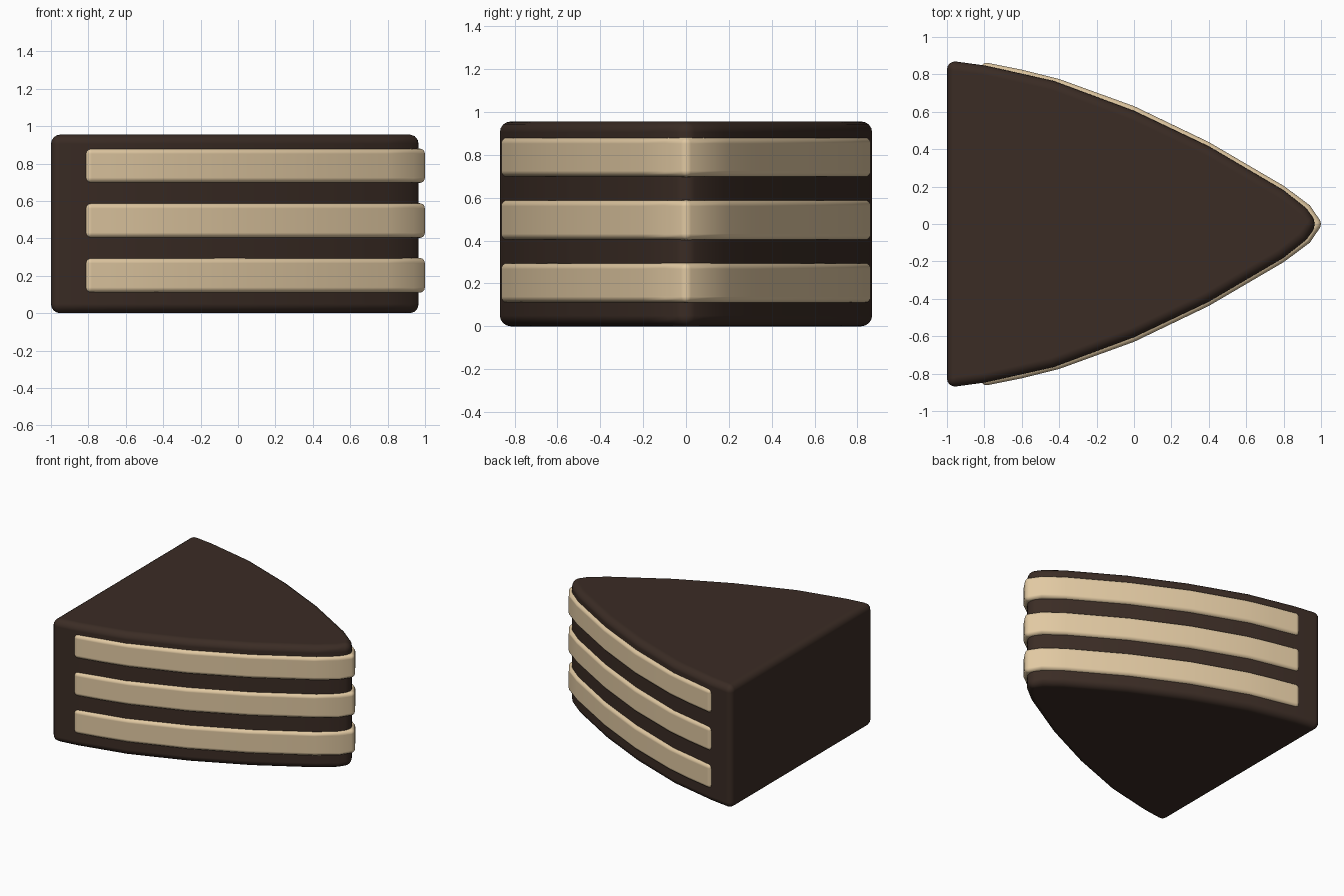
import bpy, bmesh

if "Cube" in bpy.data.objects:
    bpy.data.objects.remove(bpy.data.objects["Cube"])


def material(name, color):
    mat = bpy.data.materials.new(name)
    mat.diffuse_color = (*color, 1)
    mat.use_nodes = True
    mat.node_tree.nodes["Principled BSDF"].inputs["Base Color"].default_value = mat.diffuse_color
    return mat


def slab(name, outline, z0, z1, bevel, mat):
    """Extrude a plan outline between two heights and round its edges."""
    bm = bmesh.new()
    base = bm.faces.new([bm.verts.new((x, y, z0)) for x, y in outline])
    top = bmesh.ops.extrude_face_region(bm, geom=[base])["geom"]
    verts = [v for v in top if isinstance(v, bmesh.types.BMVert)]
    bmesh.ops.translate(bm, verts=verts, vec=(0, 0, z1 - z0))
    bmesh.ops.recalc_face_normals(bm, faces=bm.faces)
    for f in bm.faces:
        f.smooth = True
    mesh = bpy.data.meshes.new(name)
    bm.to_mesh(mesh)
    bm.free()
    mesh.materials.append(mat)
    obj = bpy.data.objects.new(name, mesh)
    bpy.context.collection.objects.link(obj)
    mod = obj.modifiers.new("Rounded edges", "BEVEL")
    mod.width = bevel
    mod.segments = 4
    mod.limit_method = "ANGLE"
    mod.angle_limit = 0.8
    mod.harden_normals = True
    return obj


def mirrored(side, tip):
    """Close a half outline (back to tip) across the x axis."""
    return [(x, -y) for x, y in side] + [tip] + side[::-1]


chocolate = material("chocolate", (0.043, 0.025, 0.018))
cream = material("cream", (0.75, 0.58, 0.36))

# Sponge wedge with gently bowed sides
cake_side = [(-1, 0.875), (-0.8, 0.848), (-0.43, 0.765), (0, 0.605),
             (0.4, 0.415), (0.8, 0.18), (0.92, 0.085)]
slab("cake_sponge", mirrored(cake_side, (0.982, 0)), 0, 0.955, 0.05, chocolate)

# Cream layers protruding slightly from the sides and tip
cream_side = [(-0.82, 0.83), (-0.81, 0.867), (-0.6, 0.825), (-0.4, 0.775),
              (0, 0.63), (0.4, 0.438), (0.8, 0.204), (0.94, 0.1)]
for i, (z0, z1) in enumerate([(0.11, 0.295), (0.403, 0.588), (0.697, 0.88)]):
    slab(f"cream_layer_{i + 1}", mirrored(cream_side, (1.008, 0)), z0, z1, 0.028, cream)
